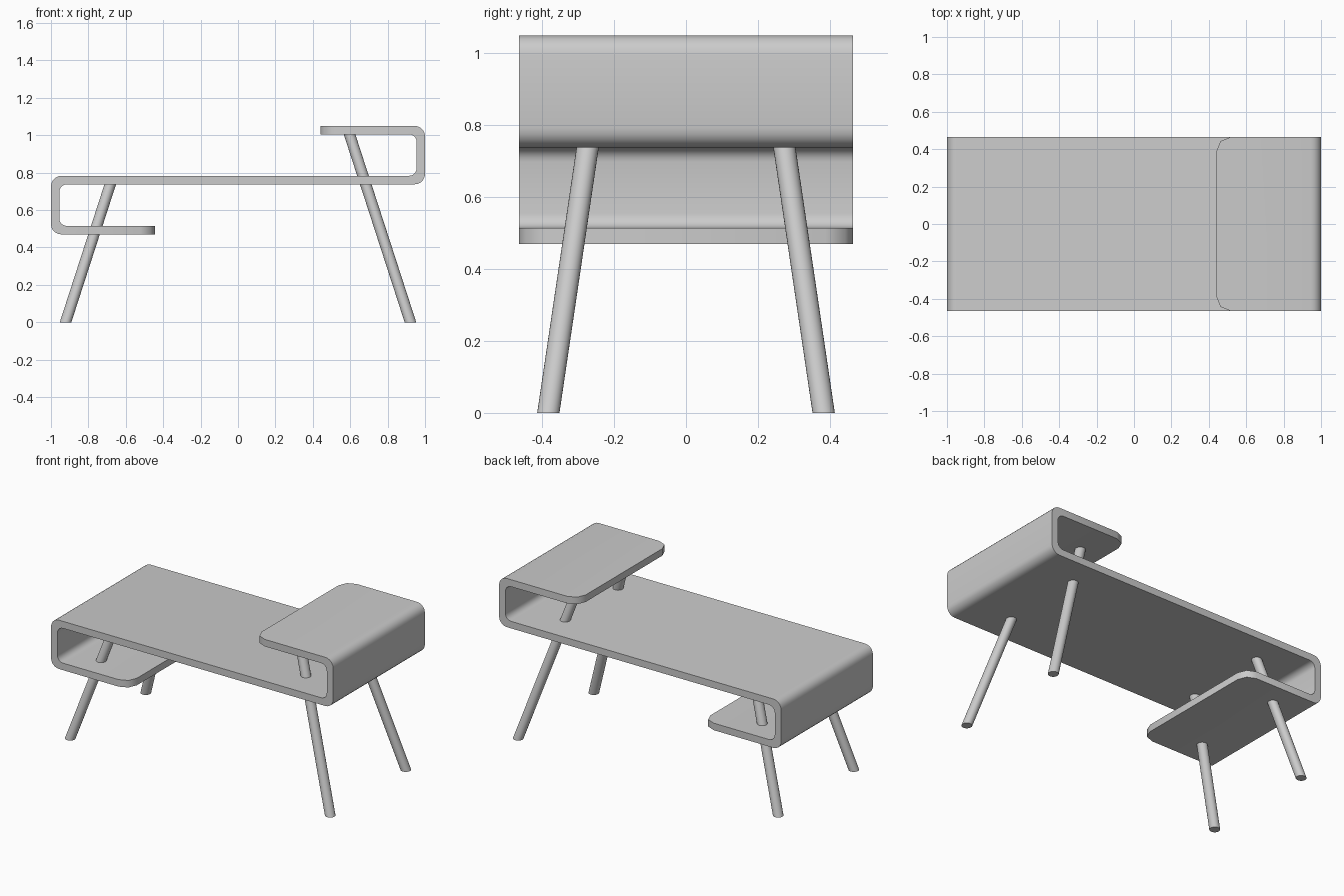
import bpy
import bmesh
import math
from mathutils import Vector, Matrix

if "Cube" in bpy.data.objects:
    bpy.data.objects.remove(bpy.data.objects["Cube"])

HALF_DEPTH = 0.465
THICK = 0.045
LOW, MID, TOP = 0.47, 0.738, 1.005   # undersides of the three shelves
R_OUT, R_IN = 0.055, 0.04            # bend radii
END_L, END_R = -0.445, 0.44          # free ends of the small shelves

grey = bpy.data.materials.new("warm_grey")
grey.use_nodes = True
colour = (0.6, 0.6, 0.6, 1)
grey.diffuse_color = colour
grey.node_tree.nodes["Principled BSDF"].inputs["Base Color"].default_value = colour


def make_object(name, bm):
    bmesh.ops.recalc_face_normals(bm, faces=bm.faces[:])
    mesh = bpy.data.meshes.new(name)
    bm.to_mesh(mesh)
    bm.free()
    mesh.materials.append(grey)
    obj = bpy.data.objects.new(name, mesh)
    bpy.context.collection.objects.link(obj)
    bpy.ops.object.select_all(action='DESELECT')
    obj.select_set(True)
    bpy.context.view_layer.objects.active = obj
    bpy.ops.object.shade_smooth_by_angle(angle=math.radians(50))
    return obj


def rounded(corners, steps=5):
    """Turn (x, z, radius) right-angle corners into a rounded outline."""
    points = []
    for i, (x, z, r) in enumerate(corners):
        p = Vector((x, z))
        if r == 0:
            points.append(p)
            continue
        a = (Vector(corners[i - 1][:2]) - p).normalized() * r
        b = (Vector(corners[(i + 1) % len(corners)][:2]) - p).normalized() * r
        for k in range(steps + 1):
            t = math.pi / 2 * k / steps
            points.append(p + a + b - b * math.cos(t) - a * math.sin(t))
    return points


# Folded ribbon top: lower shelf, left bend, main top, right bend, upper shelf
inner = 1 - THICK
outline = rounded([
    (END_L, LOW, 0), (END_L, LOW + THICK, 0),
    (-inner, LOW + THICK, R_IN), (-inner, MID, R_IN),
    (1, MID, R_OUT), (1, TOP + THICK, R_OUT),
    (END_R, TOP + THICK, 0), (END_R, TOP, 0),
    (inner, TOP, R_IN), (inner, MID + THICK, R_IN),
    (-1, MID + THICK, R_OUT), (-1, LOW, R_OUT),
])
bm = bmesh.new()
face = bm.faces.new([bm.verts.new((p.x, -HALF_DEPTH, p.y)) for p in outline])
ext = bmesh.ops.extrude_face_region(bm, geom=[face])
moved = [v for v in ext["geom"] if isinstance(v, bmesh.types.BMVert)]
bmesh.ops.translate(bm, verts=moved, vec=(0, 2 * HALF_DEPTH, 0))

# Rounded corners on the two free ends
end_edges = [e for e in bm.edges
             if any(all(abs(v.co.x - x) < 1e-4 for v in e.verts) for x in (END_L, END_R))
             and abs(e.verts[0].co.z - e.verts[1].co.z) > 0.01]
bmesh.ops.bevel(bm, geom=end_edges, offset=0.077, segments=2,
                profile=0.5, affect='EDGES')
make_object("folded_table_top", bm)


# Splayed legs, cut level at both ends
def leg(name, side, front, height):
    bm = bmesh.new()
    bmesh.ops.create_cone(bm, cap_ends=True, segments=24, radius1=0.031,
                          radius2=0.031, depth=height,
                          matrix=Matrix.Translation((0, 0, height / 2)))
    for v in bm.verts:
        v.co.x += side * (0.922 - 0.324 * v.co.z)
        v.co.y += front * (0.383 - 0.148 * v.co.z)
    make_object(name, bm)


for front, word in ((-1, "front"), (1, "back")):
    leg(word + "_left_leg", 1, front, TOP + 0.005)
    leg(word + "_right_leg", -1, front, MID + 0.005)
